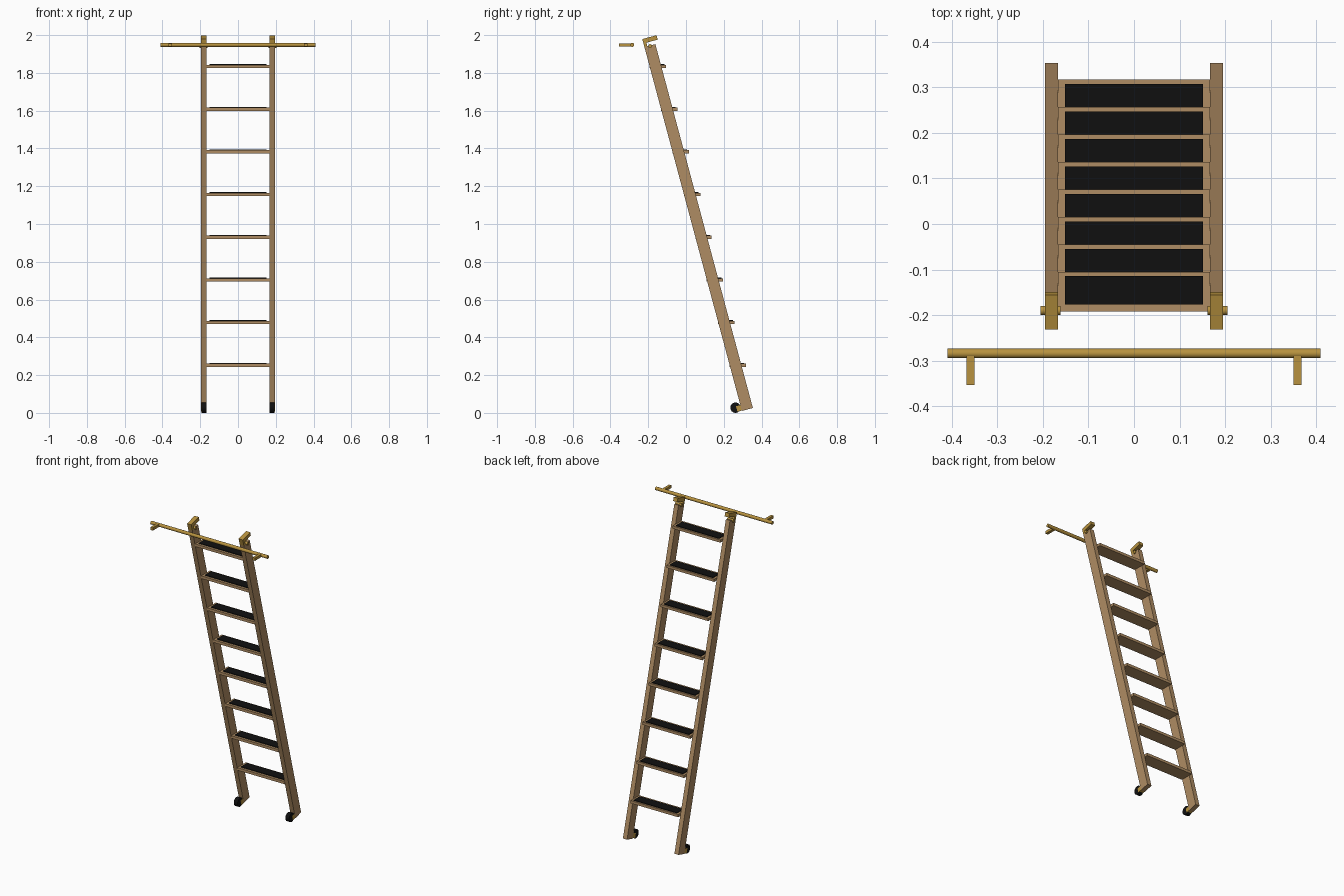
import bpy
from math import radians, sin, cos
from mathutils import Vector

cube = bpy.data.objects.get("Cube")
if cube:
    bpy.data.objects.remove(cube, do_unlink=True)


def make_material(name, colour):
    m = bpy.data.materials.new(name)
    m.use_nodes = True
    m.diffuse_color = (*colour, 1)
    m.node_tree.nodes["Principled BSDF"].inputs["Base Color"].default_value = (*colour, 1)
    return m


WOOD = make_material("oak wood", (0.43, 0.265, 0.125))
BRASS = make_material("brass", (0.48, 0.29, 0.05))
RUBBER = make_material("black rubber", (0.005, 0.005, 0.005))

LEAN = radians(15)
FOOT = Vector((0, 0.354, 0.026))          # back lower corner of the stiles
ALONG = Vector((0, -sin(LEAN), cos(LEAN)))  # up the ladder
ACROSS = Vector((0, cos(LEAN), sin(LEAN)))  # towards the back
STILE_X, STILE_W, STILE_D, STILE_L = 0.181, 0.029, 0.06, 1.994


def box(name, centre, size, mat, tilt=0):
    bpy.ops.mesh.primitive_cube_add(size=1, location=centre, rotation=(tilt, 0, 0))
    ob = bpy.context.object
    ob.name = name
    ob.scale = size
    ob.data.materials.append(mat)
    return ob


def leaning_box(name, x, across, along, width, mat):
    """Box in the ladder's tilted frame, given its two ranges."""
    centre = FOOT + ACROSS * sum(across) / 2 + ALONG * sum(along) / 2
    centre.x = x
    size = (width, across[1] - across[0], along[1] - along[0])
    return box(name, centre, size, mat, LEAN)


def rod(name, centre, radius, length, mat, sides=24):
    bpy.ops.mesh.primitive_cylinder_add(vertices=sides, radius=radius, depth=length,
                                        location=centre, rotation=(0, radians(90), 0))
    ob = bpy.context.object
    ob.name = name
    ob.data.materials.append(mat)
    bpy.ops.object.shade_smooth_by_angle(angle=radians(40))
    return ob


# Stiles with top hooks, roller pins and foot casters
for side, s in (("left", 1), ("right", -1)):
    x = s * STILE_X
    leaning_box(side + "_stile", x, (-STILE_D, 0), (0, STILE_L), STILE_W, WOOD)
    leaning_box(side + "_hook_arm", x, (-STILE_D, 0.018), (STILE_L + 0.02, STILE_L + 0.044),
                STILE_W, BRASS)
    leaning_box(side + "_hook_web", x, (-STILE_D, -0.044), (STILE_L, STILE_L + 0.02),
                STILE_W, BRASS)
    rod(side + "_hook_pin", (s * 0.183, -0.19, 1.942), 0.01, 0.044, BRASS)
    leaning_box(side + "_caster_bracket", x, (-0.084, -STILE_D), (0.002, 0.032),
                STILE_W, BRASS)
    rod(side + "_caster_wheel", (x, 0.262, 0.0275), 0.0275, 0.026, RUBBER)

# Treads with rubber pads
for i in range(8):
    z = 0.252 + i * 0.226
    y = 0.274 - i * 0.0604
    box(f"tread_{i + 1}", (0, y, z), (0.334, 0.087, 0.017), WOOD)
    box(f"tread_pad_{i + 1}", (0, y + 0.003, z + 0.0105), (0.304, 0.062, 0.004), RUBBER)

# Wall rail and its mounts
rod("wall_rail", (0, -0.2845, 1.948), 0.0105, 0.82, BRASS)
for side, s in (("left", 1), ("right", -1)):
    box(side + "_rail_mount", (s * 0.359, -0.32, 1.948), (0.0175, 0.068, 0.0175), BRASS)
